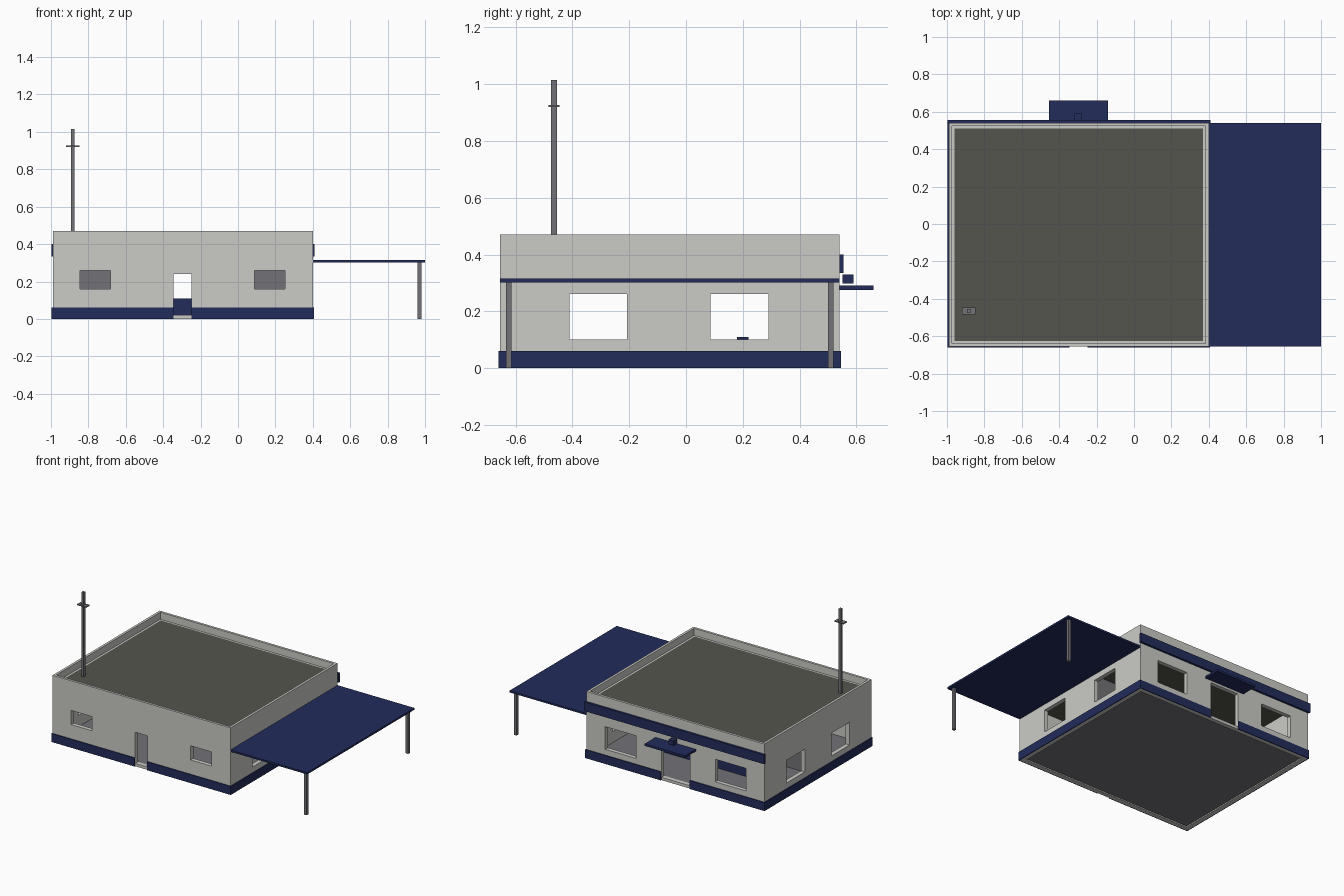
import bpy
import bmesh
from mathutils import Vector

cube = bpy.data.objects.get("Cube")
if cube:
    bpy.data.objects.remove(cube, do_unlink=True)


def material(name, rgb):
    m = bpy.data.materials.new(name)
    m.use_nodes = True
    color = (*rgb, 1)
    m.diffuse_color = color
    m.node_tree.nodes["Principled BSDF"].inputs["Base Color"].default_value = color
    return m


PLASTER = material("pale plaster", (0.60, 0.60, 0.57))
NAVY = material("navy blue", (0.016, 0.025, 0.105))
GREY = material("steel grey", (0.17, 0.17, 0.185))
ROOF = material("roof felt", (0.09, 0.09, 0.077))


def box(name, x, y, z, mat):
    """Box from (min, max) ranges on each axis."""
    bm = bmesh.new()
    bmesh.ops.create_cube(bm, size=1)
    lo, hi = (Vector(v) for v in zip(x, y, z))
    for v in bm.verts:
        v.co = [lo[i] + (v.co[i] + 0.5) * (hi[i] - lo[i]) for i in range(3)]
    mesh = bpy.data.meshes.new(name)
    bm.to_mesh(mesh)
    bm.free()
    mesh.materials.append(mat)
    obj = bpy.data.objects.new(name, mesh)
    bpy.context.collection.objects.link(obj)
    return obj


def cut(obj, x, y, z):
    """Subtract a box from an object."""
    cutter = box("cutter", x, y, z, obj.data.materials[0])
    cutter.hide_render = True
    mod = obj.modifiers.new("cut", "BOOLEAN")
    mod.operation = "DIFFERENCE"
    mod.solver = "EXACT"
    mod.object = cutter
    bpy.context.view_layer.objects.active = obj
    bpy.ops.object.modifier_apply(modifier=mod.name)
    bpy.data.objects.remove(cutter, do_unlink=True)


def grow(span, d):
    return (span[0] - d, span[1] + d)


def around(c, half):
    return (c - half, c + half)


# Main dimensions
WX, WY = (-0.99, 0.40), (-0.655, 0.54)
MID = -0.297
THICK, ROOF_Z, TOP = 0.03, 0.42, 0.47
FRONT, BACK = around(WY[0], 0.06), around(WY[1], 0.06)
front_door, back_door = around(MID, 0.048), around(MID, 0.112)

# Outer walls with a thinner parapet above the roof
walls = box("walls", WX, WY, (0, TOP), PLASTER)
cut(walls, grow(WX, -THICK), grow(WY, -THICK), (-0.1, 0.6))
cut(walls, grow(WX, -0.017), grow(WY, -0.017), (ROOF_Z, 0.6))

# Doors and windows
cut(walls, front_door, FRONT, (0.02, 0.24))
cut(walls, back_door, BACK, (0.02, 0.26))
for side in (-1, 1):
    cut(walls, around(MID + side * 0.467, 0.082), FRONT, (0.16, 0.26))
    cut(walls, around(MID + side * 0.43, 0.12), BACK, (0.10, 0.26))
for y in ((-0.41, -0.207), (0.087, 0.29)):
    cut(walls, grow(WX, 0.1), y, (0.10, 0.26))

# Painted plinth, open at both doors
plinth = box("plinth", grow(WX, 0.006), grow(WY, 0.006), (0, 0.06), NAVY)
cut(plinth, WX, WY, (-0.1, 0.2))
cut(plinth, front_door, FRONT, (-0.1, 0.2))
cut(plinth, back_door, BACK, (-0.1, 0.2))

# Floor, roof and inner partition
IX, IY = grow(WX, -THICK), grow(WY, -THICK)
box("floor", IX, IY, (0.008, 0.02), GREY)
box("roof", IX, IY, (ROOF_Z - 0.02, ROOF_Z), ROOF)
partition = box("partition", IX, (-0.07, -0.05), (0.02, 0.40), GREY)
cut(partition, around(MID, 0.06), (-0.2, 0.1), (0, 0.26))

# Reception counter inside
box("counter", around(MID, 0.35), (0.18, 0.22), (0.02, 0.11), NAVY)

# Back fascia and entrance canopy with its bracket
box("back_fascia", grow(WX, 0.008), (WY[1], 0.555), (0.335, 0.40), NAVY)
box("canopy", around(MID, 0.158), (WY[1], 0.66), (0.275, 0.29), NAVY)
box("canopy_bracket", around(MID, 0.02), (0.552, 0.59), (0.298, 0.33), NAVY)

# Carport on two posts
box("carport_roof", (WX[1], 1.0), (-0.656, WY[1]), (0.302, 0.315), NAVY)
for name, y in (("front", -0.625), ("back", 0.51)):
    box(name + "_carport_post", around(0.97, 0.01), around(y, 0.01), (0, 0.303), GREY)

# Roof mast with a cross plate
box("mast", around(-0.883, 0.009), around(-0.465, 0.01), (ROOF_Z, 1.015), GREY)
box("mast_plate", around(-0.883, 0.036), around(-0.465, 0.019), (0.919, 0.926), GREY)
